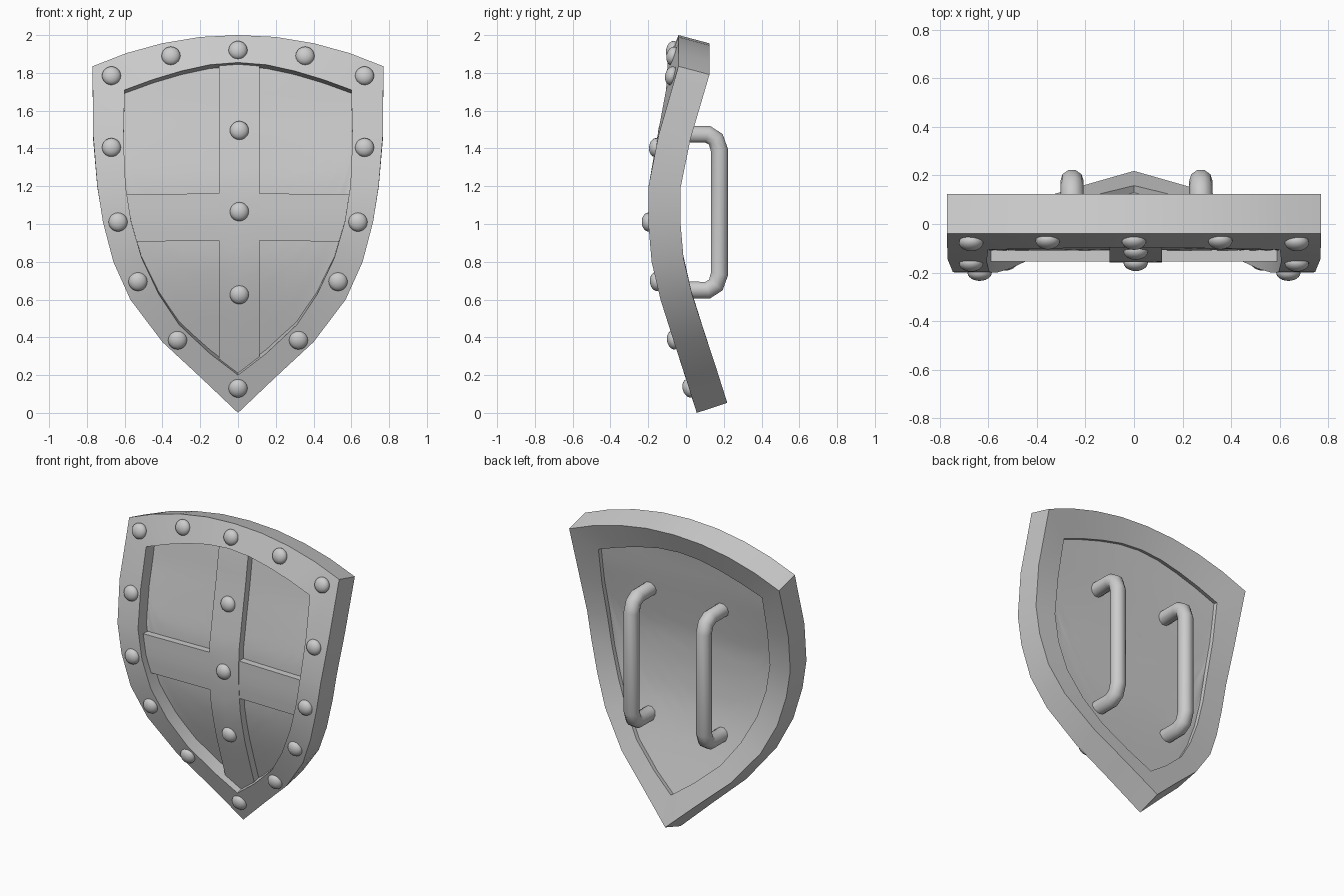
import bpy, bmesh, math
from mathutils import Vector, Matrix

if "Cube" in bpy.data.objects:
    bpy.data.objects.remove(bpy.data.objects["Cube"])

# Curved side profile of the shield front: (z, y)
PROFILE = [(0, .057), (.19, -.003), (.37, -.062), (.6, -.135), (.8, -.182), (1.01, -.2),
           (1.22, -.198), (1.47, -.158), (1.66, -.125), (1.855, -.097), (2.0, -.04)]
# Right half outlines of the rim, top centre to bottom tip: (x, z)
OUTER = [(0, 2), (.2, 1.99), (.4, 1.957), (.59, 1.905), (.77, 1.835), (.767, 1.47), (.745, 1.2),
         (.715, 1.01), (.66, .8), (.57, .6), (.4, .375), (.2, .19), (0, 0)]
INNER = [(0, 1.855), (.15, 1.843), (.3, 1.81), (.45, 1.765), (.6, 1.71), (.606, 1.45), (.595, 1.2),
         (.565, 1.01), (.51, .82), (.42, .63), (.31, .465), (.15, .315), (0, .2)]


def lerp(table, t):
    for (a, p), (b, q) in zip(table, table[1:]):
        if t <= b:
            return p + (q - p) * (t - a) / (b - a)
    return table[-1][1]


def tilt(x, z):
    s = z + .165 * (x / .77) ** 2 * min(1, max(0, (z - 1.2) / .6))
    return s, .26 * (1.1 - s) / .9


def bend(x, z, depth):
    """Place a flat shield point on the curved surface, sunk by depth."""
    s, a = tilt(x, z)
    return Vector((x, lerp(PROFILE, s) + depth * math.cos(a), z + depth * math.sin(a)))


def make(name, verts, faces, angle=25):
    me = bpy.data.meshes.new(name)
    me.from_pydata(verts, [], faces)
    bm = bmesh.new()
    bm.from_mesh(me)
    bmesh.ops.recalc_face_normals(bm, faces=bm.faces)
    bm.to_mesh(me)
    bm.free()
    ob = bpy.data.objects.new(name, me)
    bpy.context.collection.objects.link(ob)
    bpy.ops.object.select_all(action='DESELECT')
    ob.select_set(True)
    bpy.context.view_layer.objects.active = ob
    bpy.ops.object.shade_smooth_by_angle(angle=math.radians(angle))
    return ob


def full(half):
    return half + [(-x, z) for x, z in half[-2:0:-1]]


def slab(name, xs, lo, hi, front, back, nz):
    """Curved plate between lo(x) and hi(x)."""
    nx = len(xs)
    verts = [bend(x, lo(x) + (hi(x) - lo(x)) * j / nz, d)
             for d in (front, back) for x in xs for j in range(nz + 1)]
    off = nx * (nz + 1)

    def idx(i, j):
        return i * (nz + 1) + j
    faces = []
    for i in range(nx - 1):
        for j in range(nz):
            q = (idx(i, j), idx(i + 1, j), idx(i + 1, j + 1), idx(i, j + 1))
            faces += [q, tuple(k + off for k in q)]
    loop = ([idx(i, 0) for i in range(nx)] + [idx(nx - 1, j) for j in range(1, nz + 1)]
            + [idx(i, nz) for i in range(nx - 2, -1, -1)] + [idx(0, j) for j in range(nz - 1, 0, -1)])
    faces += [(a, b, b + off, a + off) for a, b in zip(loop, loop[1:] + loop[:1])]
    return make(name, verts, faces)


# Rim: a rectangular section swept around the outline
rings = [(full(OUTER), 0), (full(INNER), 0), (full(INNER), .17), (full(OUTER), .17)]
n = len(rings[0][0])
make("rim", [bend(x, z, d) for pts, d in rings for x, z in pts],
     [(r * n + i, r * n + (i + 1) % n, (r + 1) % 4 * n + (i + 1) % n, (r + 1) % 4 * n + i)
      for r in range(4) for i in range(n)])

# Recessed panel and raised cross
top = INNER[:5]
bottom = INNER[:4:-1]
bottom = bottom[:-1] + [(.607, 1.45)]


def panel_lo(x):
    return lerp(bottom, abs(x)) - .02


def panel_hi(x):
    return lerp(top, abs(x)) + .02


half = [.1, .2, .31, .42, .51, .565, .595, .612]
slab("panel", [-x for x in half[::-1]] + [0] + half, panel_lo, panel_hi, .09, .14, 20)
slab("cross_upright", [-.1, 0, .115], panel_lo, panel_hi, .042, .1, 20)
slab("cross_arm", [-.6, -.3, 0, .3, .6], lambda x: .91 - .01 * abs(x),
     lambda x: 1.165 - .015 * abs(x), .045, .1, 4)


# Rivets: flattened balls lying on the surface
def rivet(name, x, z, depth):
    a = tilt(x, z)[1]
    bm = bmesh.new()
    bmesh.ops.create_uvsphere(bm, u_segments=20, v_segments=12, radius=.05)
    m = (Matrix.Translation(bend(x, z, depth)) @ Matrix.Rotation(math.pi / 2 + a, 4, 'X')
         @ Matrix.Diagonal((1, 1, .68, 1)))
    verts = [m @ v.co for v in bm.verts]
    faces = [[v.index for v in f.verts] for f in bm.faces]
    bm.free()
    make(name, verts, faces, 60)


for x, z in [(0, 1.92), (.355, 1.89), (.67, 1.785), (.67, 1.405), (.635, 1.01),
             (.53, .695), (.32, .385), (0, .13)]:
    for sx in ((1, -1) if x else (1,)):
        rivet("rim_rivet", sx * x, z, 0)
for z in (1.5, 1.065, .62):
    rivet("cross_rivet", .007, z, .04)

# Handles on the back
path = [(-.05, 1.475), (.115, 1.475), (.158, 1.448), (.177, 1.39),
        (.177, .735), (.158, .677), (.115, .65), (-.04, .65)]
for name, x in (("handle_left", -.255), ("handle_right", .275)):
    cu = bpy.data.curves.new(name, 'CURVE')
    cu.dimensions = '3D'
    cu.bevel_depth = .048
    cu.bevel_resolution = 3
    cu.use_fill_caps = True
    sp = cu.splines.new('POLY')
    sp.points.add(len(path) - 1)
    for p, (y, z) in zip(sp.points, path):
        p.co = (x, y, z, 1)
    bpy.context.collection.objects.link(bpy.data.objects.new(name, cu))
